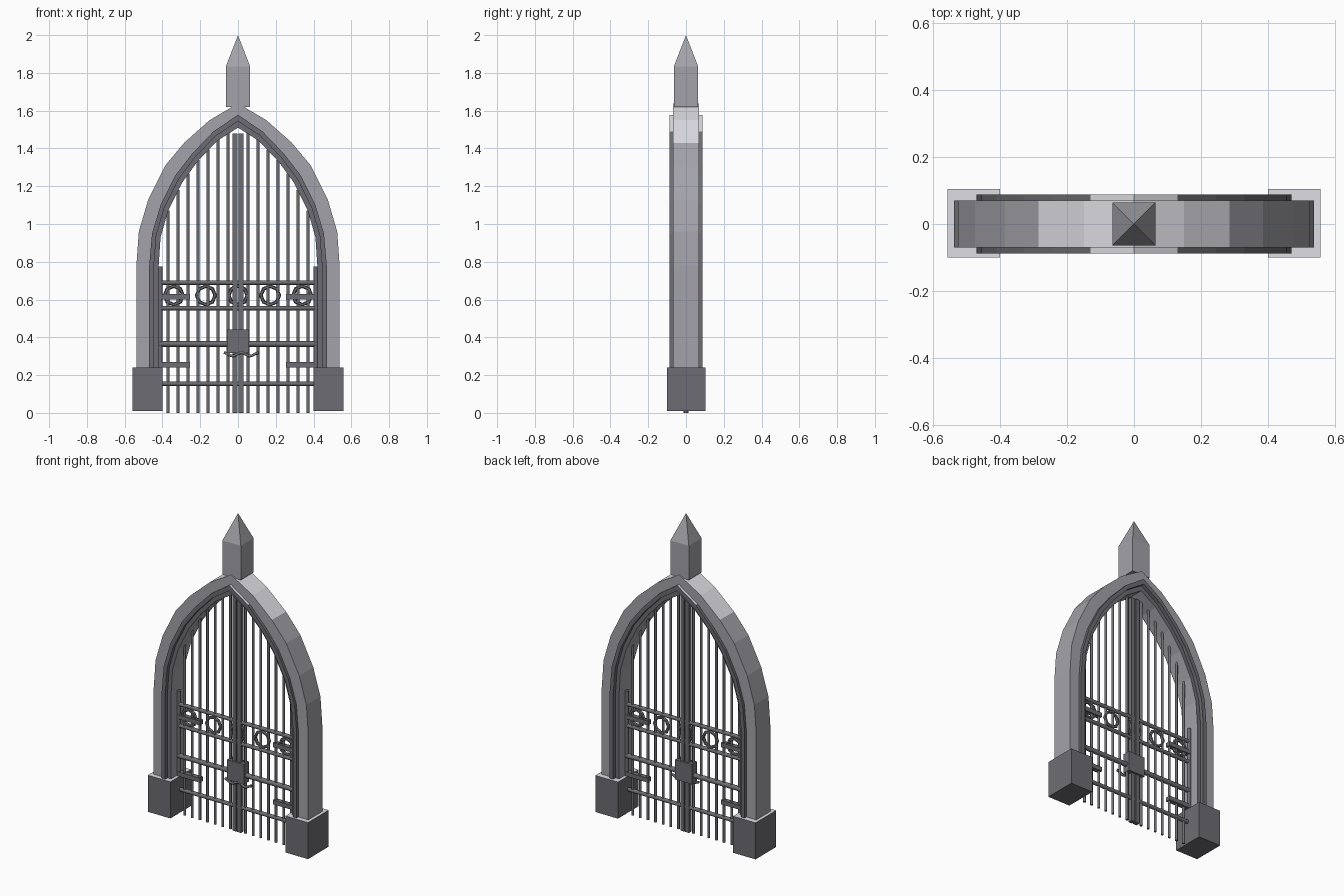
import bpy, bmesh, math
from mathutils import Matrix, Vector

cube = bpy.data.objects.get("Cube")
if cube:
    bpy.data.objects.remove(cube, do_unlink=True)


def material(name, rgb):
    m = bpy.data.materials.new(name)
    m.use_nodes = True
    m.diffuse_color = (*rgb, 1)
    m.node_tree.nodes["Principled BSDF"].inputs["Base Color"].default_value = (*rgb, 1)
    return m


stone = material("mid grey stone", (0.365, 0.365, 0.40))
iron = material("dark grey iron", (0.152, 0.152, 0.172))
pale = material("pale grey stone", (0.73, 0.73, 0.78))


def finish(name, bm, mat, second=None, rule=None):
    """Turn a bmesh into an object; faces that meet the rule get the second material."""
    bmesh.ops.recalc_face_normals(bm, faces=bm.faces[:])
    mesh = bpy.data.meshes.new(name)
    mesh.materials.append(mat)
    if rule:
        mesh.materials.append(second)
        bm.normal_update()
        for f in bm.faces:
            f.material_index = 1 if rule(f.normal) else 0
    bm.to_mesh(mesh)
    bm.free()
    ob = bpy.data.objects.new(name, mesh)
    bpy.context.collection.objects.link(ob)
    return ob


def faces_up(n):
    return n.z > 0.72


def faces_sideways(n):
    return abs(n.y) < 0.5


def box(name, centre, size, mat, *paint):
    bm = bmesh.new()
    bmesh.ops.create_cube(bm, size=1, matrix=Matrix.Translation(centre) @ Matrix.Diagonal((*size, 1)))
    return finish(name, bm, mat, *paint)


def rod(name, a, b, radius):
    a, b = Vector(a), Vector(b)
    turn = (b - a).to_track_quat('Z', 'Y').to_matrix().to_4x4()
    bm = bmesh.new()
    bmesh.ops.create_cone(bm, cap_ends=True, segments=16, radius1=radius, radius2=radius,
                          depth=(b - a).length, matrix=Matrix.Translation((a + b) / 2) @ turn)
    for f in bm.faces:
        f.smooth = len(f.verts) == 4
    for e in bm.edges:
        e.smooth = all(f.smooth for f in e.link_faces)
    return finish(name, bm, iron)


# Half curves of the pointed arch, from foot to apex
outer = [(.538, .02), (.538, .78), (.525, .96), (.475, 1.13), (.385, 1.31), (.285, 1.43), (.15, 1.55), (0, 1.638)]
middle = [(.47, .02), (.47, .78), (.455, .95), (.41, 1.10), (.33, 1.26), (.245, 1.37), (.13, 1.49), (0, 1.578)]
inner = [(.42, .02), (.42, .78), (.41, .93), (.37, 1.07), (.295, 1.22), (.215, 1.33), (.11, 1.44), (0, 1.51)]
step = [((a + c) / 2, (b + d) / 2) for (a, b), (c, d) in zip(middle, inner)]


def arch(name, outside, inside, depth, mat, *paint):
    """Band between two curves, mirrored over the apex."""
    bm = bmesh.new()
    stations = []
    full = lambda c: [(-x, z) for x, z in c] + c[-2::-1]
    for (ox, oz), (ix, iz) in zip(full(outside), full(inside)):
        corners = [(ox, -depth, oz), (ox, depth, oz), (ix, depth, iz), (ix, -depth, iz)]
        stations.append([bm.verts.new(p) for p in corners])
    for s, t in zip(stations, stations[1:]):
        for k in range(4):
            n = (k + 1) % 4
            bm.faces.new((s[k], s[n], t[n], t[k]))
    bm.faces.new(stations[0])
    bm.faces.new(stations[-1])
    finish(name, bm, mat, *paint)


arch("outer_arch", outer, middle, .07, stone, pale, faces_up)
arch("arch_moulding", middle, step, .088, iron, pale, faces_up)
arch("inner_arch", step, inner, .065, iron, stone, faces_sideways)

# Finial: square block with a pyramid tip
bm = bmesh.new()
r = .064
rings = [[bm.verts.new((x * r, y * r, z)) for x, y in ((-1, -1), (1, -1), (1, 1), (-1, 1))]
         for z in (1.62, 1.835)]
tip = bm.verts.new((0, 0, 2))
bm.faces.new(rings[0])
for k in range(4):
    n = (k + 1) % 4
    bm.faces.new((rings[0][k], rings[0][n], rings[1][n], rings[1][k]))
    bm.faces.new((rings[1][k], rings[1][n], tip))
finish("finial", bm, stone)


def arch_height(x):
    for (x0, z0), (x1, z1) in zip(inner[1:], inner[2:]):
        if x1 <= x <= x0:
            return z0 + (z1 - z0) * (x0 - x) / (x0 - x1)


# Parts repeated on both sides
for side, s in (("left", 1), ("right", -1)):
    box(side + "_base", (s * .479, .002, .125), (.157, .205, .23), iron, pale, faces_up)
    box(side + "_centre_bar", (s * .0165, 0, .74), (.027, .027, 1.48), iron)
    rod(side + "_hinge_post", (s * .412, 0, .1), (s * .412, 0, .775), .012)
    for z in (.255, .615):
        box(side + "_hinge_strap", (s * .333, 0, z), (.16, .03, .027), iron)
    for k in range(1, 8):
        x = .053 * k
        rod(side + "_bar", (s * x, 0, 0), (s * x, 0, arch_height(x) + .005), .008)

# Horizontal rails
for z, radius in ((.155, .012), (.365, .015), (.555, .012), (.69, .012)):
    rod("rail", (-.415, 0, z), (.415, 0, z), radius)

# Row of ornamental rings, each a faceted torus
for k in range(-2, 3):
    bpy.ops.mesh.primitive_torus_add(major_segments=8, minor_segments=6, major_radius=.049,
                                     minor_radius=.01, location=(k * .17, 0, .622),
                                     rotation=(math.pi / 2, 0, 0))
    ring = bpy.context.object
    ring.name = "ornament_ring"
    ring.data.materials.append(iron)

# Lock and its wavy handle
box("lock_box", (0, 0, .38), (.118, .05, .125), iron)
curve = bpy.data.curves.new("lock_handle", 'CURVE')
curve.dimensions = '3D'
curve.bevel_depth = .008
curve.bevel_resolution = 1
spline = curve.splines.new('POLY')
count = 17
spline.points.add(count - 1)
for i, p in enumerate(spline.points):
    t = i / (count - 1)
    p.co = (-.075 + .185 * t, -.02, .31 + .009 * math.cos(t * 4 * math.pi), 1)
curve.use_fill_caps = True
curve.materials.append(iron)
bpy.context.collection.objects.link(bpy.data.objects.new("lock_handle", curve))
